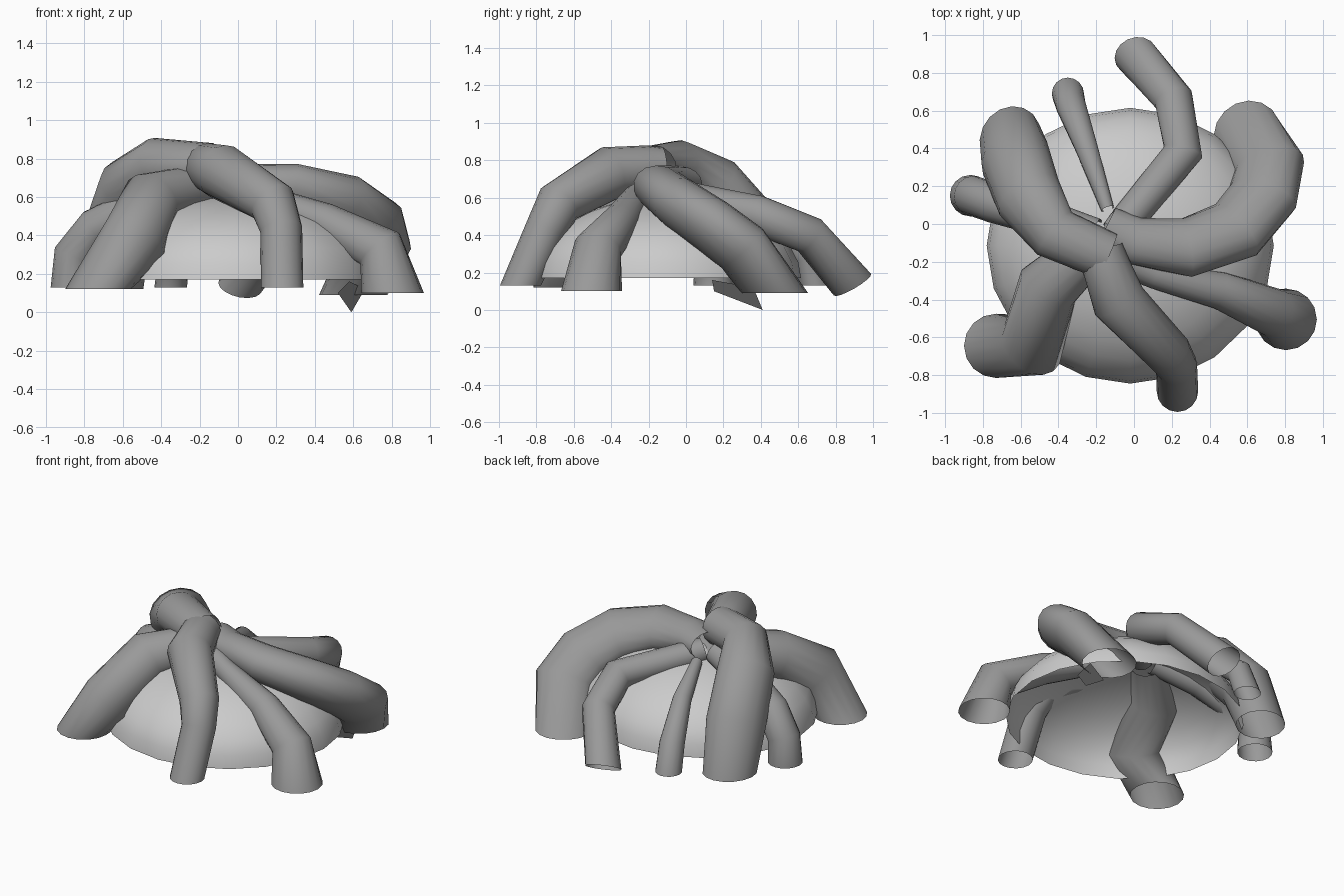
import bpy, bmesh
from math import sin, cos, pi
from mathutils import Vector

if "Cube" in bpy.data.objects:
    bpy.data.objects.remove(bpy.data.objects["Cube"])

SIDES = 16


def grey(name, value):
    mat = bpy.data.materials.new(name)
    mat.diffuse_color = (value, value, value, 1)
    mat.use_nodes = True
    mat.node_tree.nodes["Principled BSDF"].inputs["Base Color"].default_value = mat.diffuse_color
    return mat


STRAND_GREY = grey("strand_grey", 0.32)
CAP_GREY = grey("cap_grey", 0.56)


def finish(name, bm, mat, angle=60):
    bmesh.ops.recalc_face_normals(bm, faces=bm.faces)
    me = bpy.data.meshes.new(name)
    bm.to_mesh(me)
    bm.free()
    me.materials.append(mat)
    ob = bpy.data.objects.new(name, me)
    bpy.context.collection.objects.link(ob)
    bpy.ops.object.select_all(action='DESELECT')
    ob.select_set(True)
    bpy.context.view_layer.objects.active = ob
    bpy.ops.object.shade_smooth_by_angle(angle=angle * pi / 180)


def strand(name, path, end_normal=(0, 0, 1), flat_dir=(0, 0, 1), flat=1.0):
    """Tapered open tube from the lower end (x, y, z, radius) to the crown, flattened along flat_dir."""
    bm = bmesh.new()
    pts = [Vector(p[:3]) for p in path]
    d = Vector(flat_dir).normalized()
    u = Vector((1, 0, 0))
    rings = []
    for i, p in enumerate(pts):
        a = (p - pts[i - 1]).normalized() if i else None
        b = (pts[i + 1] - p).normalized() if i < len(pts) - 1 else None
        n = ((a or b) + (b or a)).normalized() if i else Vector(end_normal).normalized()
        u = (u - n * u.dot(n)).normalized()
        v = n.cross(u)
        e = d - n * d.dot(n)  # flattening direction inside the ring plane
        ring = []
        for k in range(SIDES):
            t = 2 * pi * k / SIDES
            o = path[i][3] * (cos(t) * u + sin(t) * v)
            ring.append(bm.verts.new(p + o - (1 - flat) * o.dot(e) * e))
        rings.append(ring)
    for lo, hi in zip(rings, rings[1:]):
        for k in range(SIDES):
            j = (k + 1) % SIDES
            bm.faces.new((lo[k], lo[j], hi[j], hi[k]))
    finish(name, bm, STRAND_GREY)


# Open dome underneath the strands
bm = bmesh.new()
bmesh.ops.create_uvsphere(bm, u_segments=20, v_segments=16, radius=1)
bmesh.ops.delete(bm, geom=[v for v in bm.verts if v.co.z < -0.01], context='VERTS')
for v in bm.verts:
    v.co = Vector((-0.02 + 0.76 * v.co.x, -0.115 + 0.73 * v.co.y, 0.17 + 0.43 * v.co.z))
finish("dome_cap", bm, CAP_GREY)

# Thick draped strands
strand("back_left_strand", [(-.655, .455, .12, .175), (-.63, .35, .42, .195), (-.555, .14, .665, .185),
                            (-.42, -.05, .775, .145), (-.14, -.17, .755, .13)],
       flat_dir=(-.7, .5, .5), flat=.85)
strand("front_strand", [(.23, -.885, .13, .11), (.225, -.75, .43, .11), (.18, -.68, .57, .125),
                        (-.08, -.41, .73, .145), (-.155, -.2, .755, .125), (-.17, -.12, .76, .11)])
strand("right_strand", [(.6, .475, .09, .185), (.715, .3, .33, .195), (.68, .14, .45, .195),
                        (.54, -.03, .565, .185), (.28, -.125, .64, .165), (0, -.09, .67, .13),
                        (-.15, -.01, .68, .11)], flat_dir=(-.35, .35, .87), flat=.7)
strand("back_strand", [(.01, .89, .135, .115), (.21, .66, .4, .105), (.26, .38, .51, .105),
                       (-.02, .04, .59, .09), (-.1, -.05, .62, .08)], end_normal=(.2, -.5, .86))
strand("small_back_strand", [(-.35, .69, .13, .085), (-.335, .63, .3, .08),
                             (-.25, .4, .49, .06), (-.14, .08, .6, .035)])
strand("left_strand", [(-.865, .15, .13, .11), (-.855, .15, .3, .105),
                       (-.74, .11, .44, .105), (-.5, .04, .56, .1), (-.2, -.05, .63, .08)])
strand("front_left_strand", [(-.73, -.645, .12, .17), (-.54, -.64, .37, .18),
                             (-.455, -.33, .57, .165), (-.2, -.1, .65, .12)])
strand("front_right_strand", [(.805, -.505, .1, .163), (.74, -.47, .33, .13),
                              (.45, -.35, .47, .1), (.1, -.27, .6, .07), (-.05, -.2, .63, .08)])

# Small hanging flap at the lower right
bm = bmesh.new()
bm.faces.new([bm.verts.new(c) for c in
              ((.59, .41, 0), (.66, .36, .12), (.58, .14, .16), (.52, .15, .1))])
finish("right_flap", bm, STRAND_GREY)
